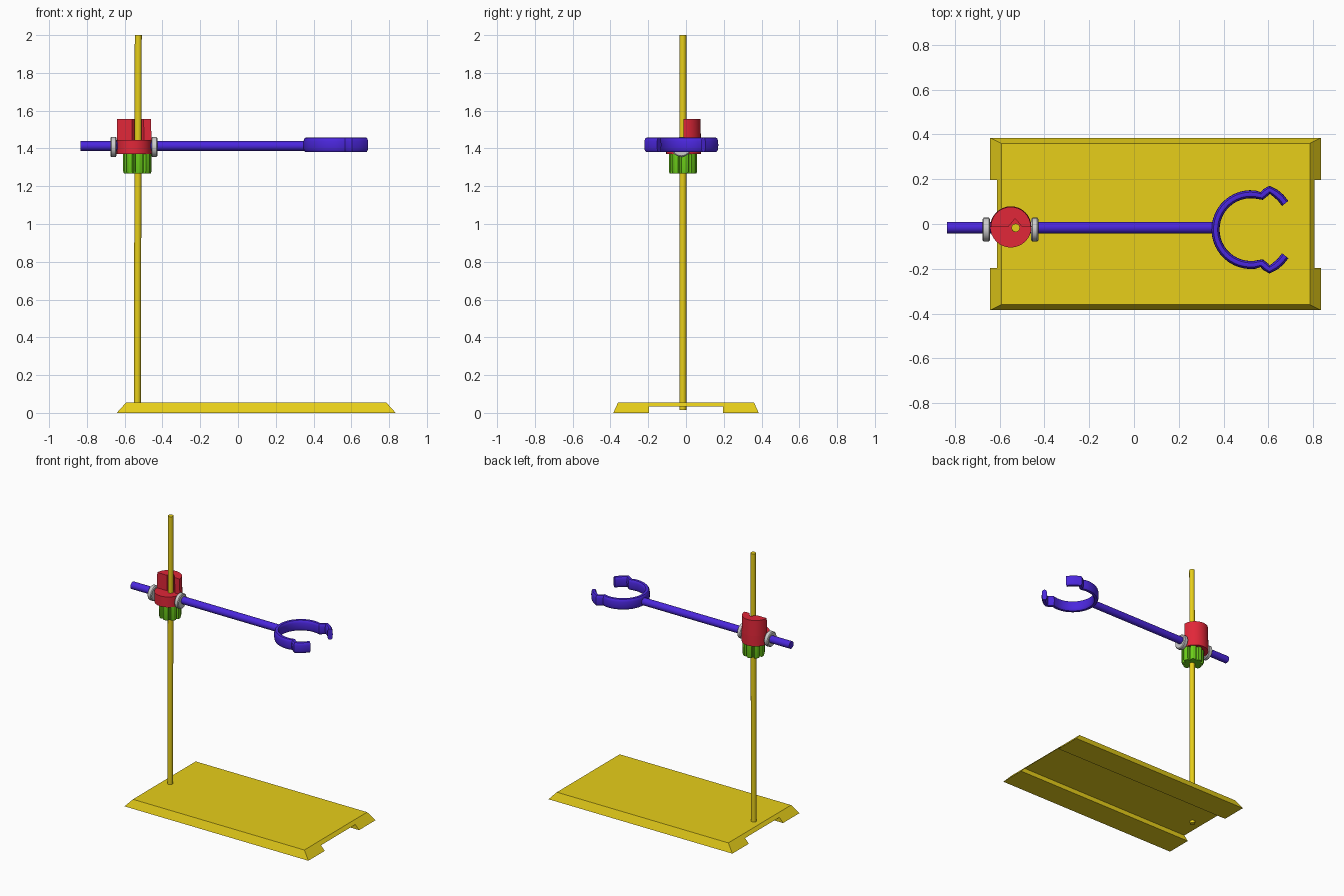
import bpy, bmesh
from math import sin, cos, pi, radians, copysign
from mathutils import Vector

if "Cube" in bpy.data.objects:
    bpy.data.objects.remove(bpy.data.objects["Cube"])


def material(name, rgb):
    m = bpy.data.materials.new(name)
    m.diffuse_color = (*rgb, 1)
    m.use_nodes = True
    m.node_tree.nodes["Principled BSDF"].inputs["Base Color"].default_value = m.diffuse_color
    return m


YELLOW = material("yellow", (0.80, 0.62, 0.01))
RED = material("red", (0.75, 0.02, 0.04))
GREEN = material("green", (0.15, 0.62, 0.01))
BLUE = material("blue", (0.07, 0.02, 0.72))


def loft(name, rings, mat=None, smooth=True):
    """Solid through a list of equal-length vertex rings, capped at both ends."""
    bm = bmesh.new()
    rows = [[bm.verts.new(p) for p in ring] for ring in rings]
    n = len(rows[0])
    for a, b in zip(rows, rows[1:]):
        for i in range(n):
            j = (i + 1) % n
            bm.faces.new((a[i], a[j], b[j], b[i]))
    bm.faces.new(rows[0])
    bm.faces.new(rows[-1])
    bmesh.ops.recalc_face_normals(bm, faces=bm.faces)
    mesh = bpy.data.meshes.new(name)
    bm.to_mesh(mesh)
    bm.free()
    ob = bpy.data.objects.new(name, mesh)
    bpy.context.collection.objects.link(ob)
    if mat:
        mesh.materials.append(mat)
    if smooth:
        bpy.ops.object.select_all(action='DESELECT')
        bpy.context.view_layer.objects.active = ob
        ob.select_set(True)
        bpy.ops.object.shade_smooth_by_angle(angle=radians(30))
    return ob


def circle(r, n=24):
    return [(r * cos(2 * pi * i / n), r * sin(2 * pi * i / n)) for i in range(n)]


def ring_z(profile, cx, cy, z, s=1):
    return [(cx + s * u, cy + s * v, z) for u, v in profile]


def ring_x(profile, x, cy, cz):
    return [(x, cy + u, cz + v) for u, v in profile]


# Base plate: bevelled edges with a channel underneath
H = 0.055
base = [(-.385, 0), (-.36, H), (.36, H), (.385, 0),
        (.197, 0), (.197, .033), (-.197, .033), (-.197, 0)]
loft("base_plate", [[(-.642 + z / H * .05, y, z) for y, z in base],
                    [(.835 - z / H * .05, y, z) for y, z in base]], YELLOW, False)

# Upright rod, leaning a hair
loft("upright_rod", [ring_z(circle(.0185), -.533, -.017, .015),
                     ring_z(circle(.0185), -.528, -.017, 2.0)], YELLOW)

# Clamp: round body with a grooved half-cylinder jaw behind the rod
CX, CY, R = -.55, -.013, .092
loft("clamp_body", [ring_z(circle(R, 32), CX, CY, z) for z in (1.37, 1.445)], RED)
jaw = [(R * cos(pi * i / 16), R * sin(pi * i / 16)) for i in range(17)]
jaw += [(-.012, 0), (.02, .038), (.052, 0)]
loft("clamp_jaw", [ring_z(jaw, CX, CY, 1.44), ring_z(jaw, CX, CY, 1.557, .97)], RED)

# Fluted tightening knob below the clamp
flutes = []
for k in range(8):
    for deg, r in ((-15, .073), (0, .076), (15, .073), (19, .058), (26, .058)):
        a = radians(45 * k + deg + 8)
        flutes.append((r * cos(a), r * sin(a)))
loft("clamp_knob", [ring_z(flutes, -.533, -.016, 1.268, .95),
                    ring_z(flutes, -.533, -.016, 1.28),
                    ring_z(flutes, -.533, -.016, 1.372)], GREEN)

# Grey collars either side of the clamp
for side, x0, x1 in (("left", -.676, -.643), ("right", -.459, -.427)):
    steps = ((x0, .047), (x0 + .005, .053), (x1 - .005, .053), (x1, .047))
    loft(side + "_collar", [ring_x(circle(r), x, -.025, 1.408) for x, r in steps])

# Horizontal arm
loft("arm", [ring_x(circle(.026), -.835, -.016, 1.413),
             ring_x(circle(.026), .365, -.016, 1.413)], BLUE)

# Claw: open ring with kinked finger tips, swept with a tall rounded section
GX, GY, GZ = .522, -.025, 1.419
half = [(.675, .117), (.655, .142), (.632, .162), (.605, .178), (.588, .166), (.57, .150)]
path = [(x, y) for x, y in half]
path += [(GX + .158 * cos(radians(a)), .158 * sin(radians(a))) for a in range(84, 180, 8)]
path += [(GX - .158, 0)] + [(x, -y) for x, y in reversed(path)]
pts = [Vector((x, y + GY, GZ)) for x, y in path]
section = [(copysign(abs(u) ** .7, u) * .018, copysign(abs(v) ** .7, v) * .039)
           for u, v in circle(1, 16)]
rings = []
for i, p in enumerate(pts):
    d1 = (p - pts[max(i - 1, 0)]).normalized()
    d2 = (pts[min(i + 1, len(pts) - 1)] - p).normalized()
    t = (d1 + d2).normalized()
    side = Vector((-t.y, t.x, 0))
    rings.append([p + side * u + Vector((0, 0, v)) for u, v in section])
loft("claw", rings, BLUE)
